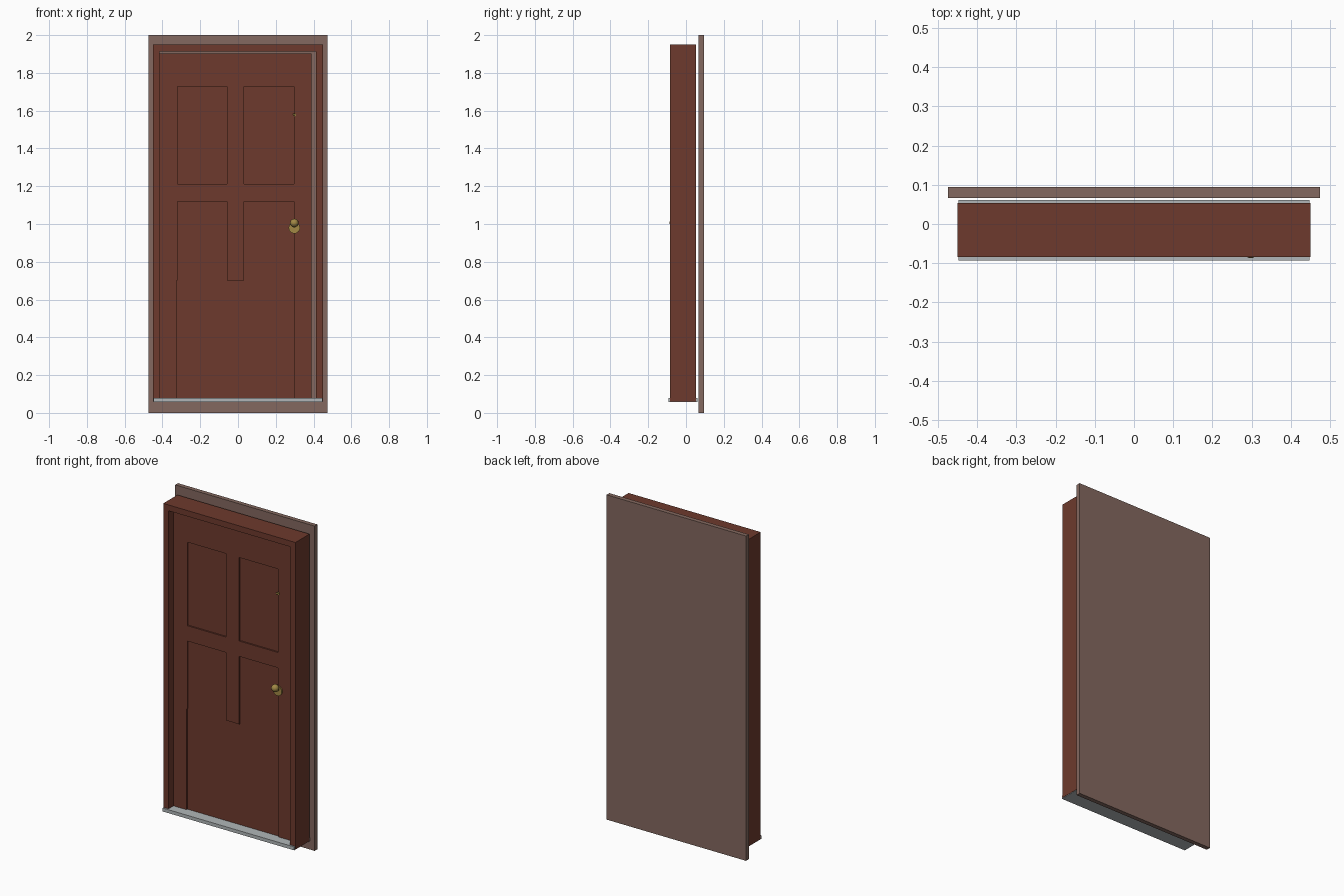
import bpy, math

if "Cube" in bpy.data.objects:
    bpy.data.objects.remove(bpy.data.objects["Cube"])


def material(name, color):
    m = bpy.data.materials.new(name)
    m.diffuse_color = (*color, 1)
    m.use_nodes = True
    m.node_tree.nodes["Principled BSDF"].inputs["Base Color"].default_value = m.diffuse_color
    return m


wood = material("red_brown_wood", (0.155, 0.042, 0.026))
wall = material("grey_brown_wall", (0.23, 0.14, 0.115))
metal = material("pale_metal", (0.44, 0.47, 0.48))
brass = material("brass", (0.36, 0.25, 0.06))


def box(name, mat, x0, x1, y0, y1, z0, z1):
    bpy.ops.mesh.primitive_cube_add(
        size=1, location=((x0 + x1) / 2, (y0 + y1) / 2, (z0 + z1) / 2))
    o = bpy.context.object
    o.name = name
    o.scale = (x1 - x0, y1 - y0, z1 - z0)
    bpy.ops.object.transform_apply(location=False, rotation=False, scale=True)
    o.data.materials.append(mat)
    return o


def disc(name, r, x, y0, y1, z):
    bpy.ops.mesh.primitive_cylinder_add(
        vertices=24, radius=r, depth=y1 - y0,
        location=(x, (y0 + y1) / 2, z), rotation=(math.pi / 2, 0, 0))
    o = bpy.context.object
    o.name = name
    o.data.materials.append(brass)
    bpy.ops.object.shade_smooth_by_angle()


def ball(name, r, x, y, z):
    bpy.ops.mesh.primitive_uv_sphere_add(
        segments=20, ring_count=12, radius=r, location=(x, y, z))
    o = bpy.context.object
    o.name = name
    o.data.materials.append(brass)
    bpy.ops.object.shade_smooth()


# Backing panel and threshold
box("back_panel", wall, -0.475, 0.475, 0.067, 0.094, 0, 2)
box("threshold", metal, -0.448, 0.448, -0.093, 0.061, 0.057, 0.078)

# Frame: two jambs and a head
FY = (-0.084, 0.053)
box("left_jamb", wood, -0.45, -0.415, *FY, 0.06, 1.95)
box("right_jamb", wood, 0.412, 0.45, *FY, 0.06, 1.95)
box("frame_head", wood, -0.415, 0.412, *FY, 1.914, 1.95)

# Door: a recessed slab with raised stiles and rails
L, R, TOP, BOTTOM = -0.415, 0.388, 1.902, 0.078
FRONT, RECESS, BACK = -0.035, -0.026, 0.015
box("door_slab", wood, L, R, RECESS, BACK, BOTTOM, TOP)
raised = {
    "left_stile_upper": (L, -0.321, 0.70, TOP),
    "left_stile_lower": (L, -0.325, BOTTOM, 0.70),
    "right_stile_upper": (0.296, R, 0.70, TOP),
    "right_stile_lower": (0.30, R, BOTTOM, 0.70),
    "top_rail": (-0.321, 0.296, 1.727, TOP),
    "middle_rail": (-0.321, 0.296, 1.118, 1.213),
    "upper_mullion": (-0.057, 0.033, 1.213, 1.727),
    "lower_mullion": (-0.057, 0.033, 0.70, 1.118),
}
for name, (x0, x1, z0, z1) in raised.items():
    box(name, wood, x0, x1, FRONT, RECESS, z0, z1)

# Door knob with its rose and neck
disc("knob_rose", 0.03, 0.298, -0.043, FRONT, 0.98)
disc("knob_neck", 0.012, 0.298, -0.06, -0.04, 0.992)
ball("knob", 0.022, 0.298, -0.065, 1.006)

# Small upper lock
disc("lock_rose", 0.008, 0.300, -0.041, FRONT, 1.578)
ball("lock_button", 0.006, 0.297, -0.045, 1.58)
